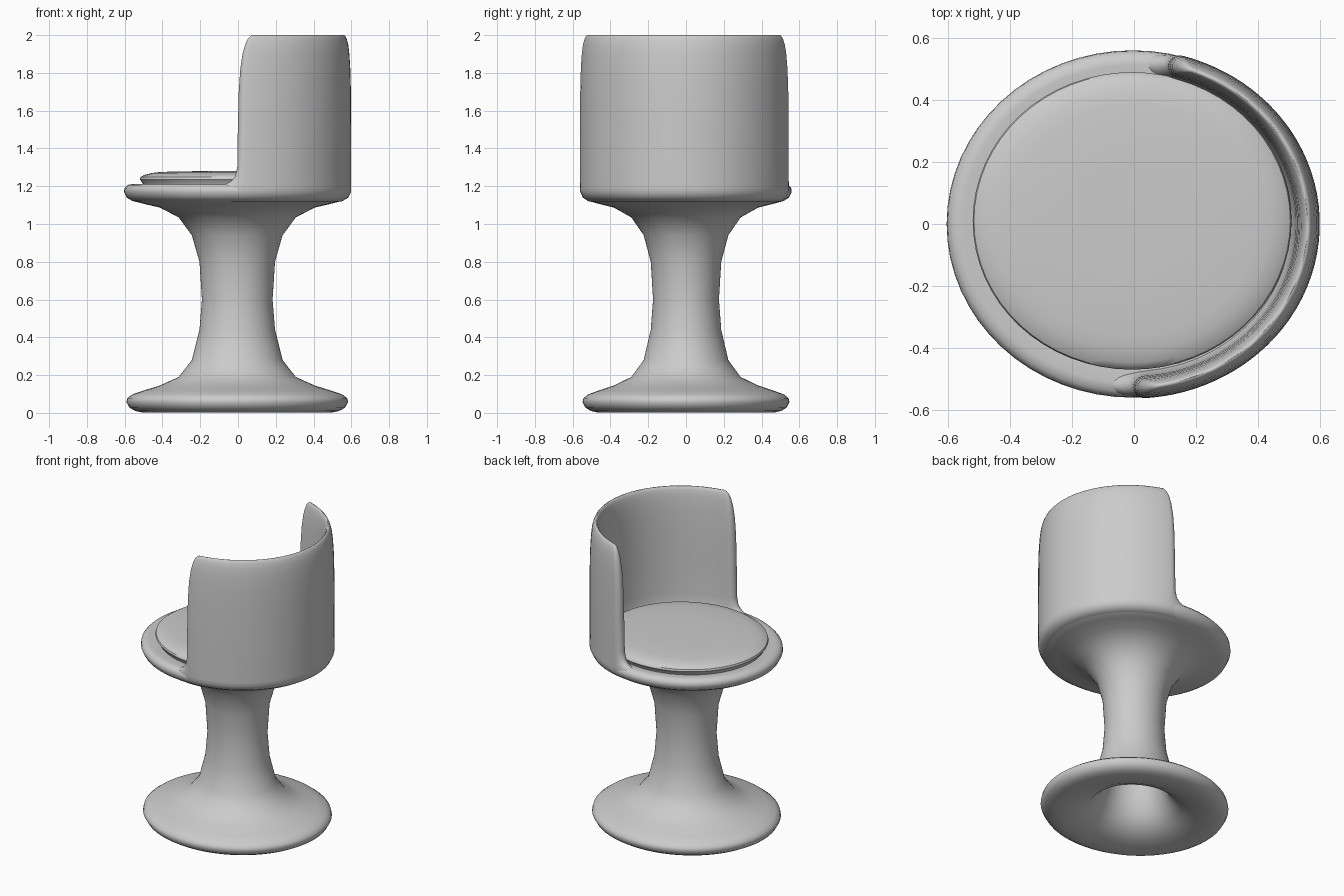
import bpy
import bmesh
from math import cos, sin, pi, radians

default = bpy.data.objects.get("Cube")
if default:
    bpy.data.objects.remove(default, do_unlink=True)

OVAL = 0.933   # depth / width of every plan outline
SEGMENTS = 64
CENTRE = (-.004, 0, 0)

grey = bpy.data.materials.new("soft grey")
grey.use_nodes = True
colour = (0.6, 0.6, 0.6, 1)
grey.diffuse_color = colour
grey.node_tree.nodes["Principled BSDF"].inputs["Base Color"].default_value = colour


def skin(name, loops, location, angle):
    """Bridge a stack of closed loops, capping both ends."""
    bm = bmesh.new()
    rings = [[bm.verts.new(p) for p in loop] for loop in loops]
    for low, high in zip(rings, rings[1:]):
        for i in range(len(low)):
            j = (i + 1) % len(low)
            bm.faces.new((low[i], low[j], high[j], high[i]))
    bm.faces.new(rings[0][::-1])
    bm.faces.new(rings[-1])
    bmesh.ops.recalc_face_normals(bm, faces=bm.faces)
    mesh = bpy.data.meshes.new(name)
    bm.to_mesh(mesh)
    bm.free()
    mesh.materials.append(grey)
    obj = bpy.data.objects.new(name, mesh)
    obj.location = location
    bpy.context.collection.objects.link(obj)
    bpy.ops.object.select_all(action='DESELECT')
    obj.select_set(True)
    bpy.context.view_layer.objects.active = obj
    bpy.ops.object.shade_smooth_by_angle(angle=radians(angle))


def point(r, a, z):
    return (r * cos(a), OVAL * r * sin(a), z)


def lathe(name, profile, location, angle):
    turn = [2 * pi * i / SEGMENTS for i in range(SEGMENTS)]
    skin(name, [[point(r, a, z) for a in turn] for r, z in profile], location, angle)


# Trumpet pedestal, hollow underneath, flaring into the seat dish
hollow = [(.02, .62), (.13, .6), (.15, .36), (.18, .22), (.22, .12), (.28, .055),
          (.36, .02), (.44, .004)]
foot = [(.5, .002), (.54, .01), (.57, .027), (.587, .057), (.582, .078), (.555, .098),
        (.5, .117)]
stem = [(.41, .145), (.31, .19), (.24, .28), (.2, .44), (.187, .6), (.2, .8),
        (.24, .94), (.31, 1.035), (.41, 1.087)]
dish = [(.5, 1.108), (.555, 1.122), (.585, 1.14), (.6, 1.17), (.597, 1.19),
        (.58, 1.207), (.55, 1.212), (.5, 1.205), (.02, 1.2)]
lathe("pedestal_and_seat_dish", hollow + foot + stem + dish, CENTRE, 50)

# Round seat cushion with a lip above its recessed side
cushion = [(.49, 1.19), (.495, 1.21), (.508, 1.228), (.514, 1.236), (.51, 1.248),
           (.49, 1.26), (.45, 1.27), (.4, 1.276), (.2, 1.28), (.02, 1.28)]
lathe("seat_cushion", cushion, (-.006, .01, 0), 40)

# Curved backrest: each row is height, inner radius, outer radius, end setback
START, END = radians(-90), radians(78.5)
rows = [(1.12, .5, .555, -.1), (1.14, .5, .588, -.1), (1.17, .5, .603, -.1),
        (1.195, .505, .603, -.09), (1.21, .51, .603, -.065), (1.225, .515, .603, -.035),
        (1.25, .52, .603, -.012), (1.3, .523, .603, 0), (1.5, .526, .603, .003),
        (1.7, .53, .602, .008), (1.82, .534, .599, .016), (1.9, .539, .594, .028),
        (1.95, .545, .588, .042), (1.98, .551, .58, .056), (1.995, .557, .573, .07),
        (2.0, .562, .568, .08)]


def backrest_loop(z, inner, outer, setback):
    middle, half = (inner + outer) / 2, (outer - inner) / 2
    tip = half - 1.3 * min(setback, 0)   # ends taper where they meet the dish
    first = START + (setback + tip) / middle
    last = END - (setback + tip) / middle
    arc = [first + (last - first) * i / 40 for i in range(41)]
    turn = [pi * i / 12 for i in range(1, 12)]
    loop = [point(outer, a, z) for a in arc]
    loop += [point(middle + half * cos(t), last + tip * sin(t) / middle, z) for t in turn]
    loop += [point(inner, a, z) for a in reversed(arc)]
    loop += [point(middle - half * cos(t), first - tip * sin(t) / middle, z) for t in turn]
    return loop


skin("backrest", [backrest_loop(*row) for row in rows], CENTRE, 60)
